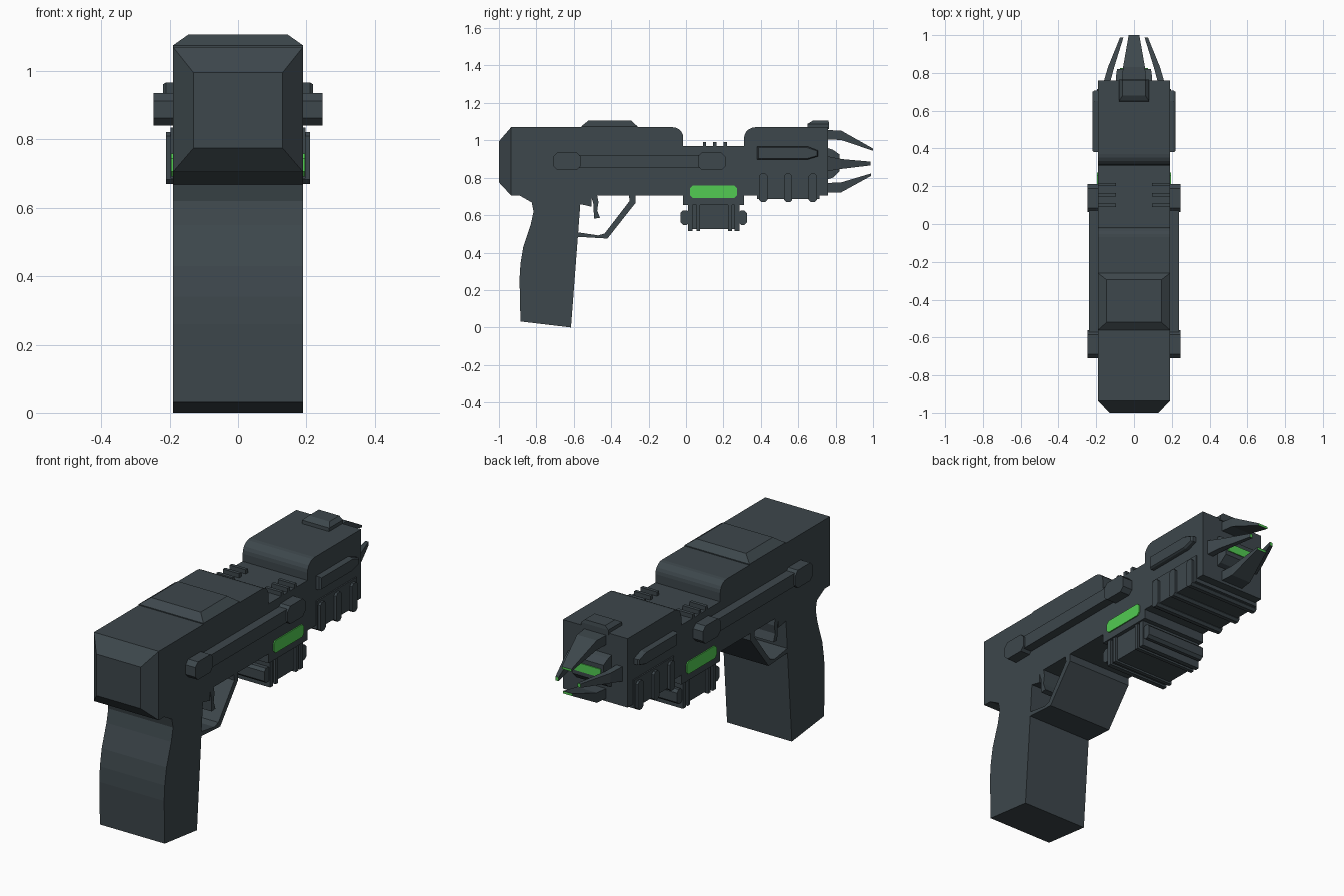
import bpy, bmesh, math


def material(name, rgb):
    m = bpy.data.materials.new(name)
    m.diffuse_color = (*rgb, 1)
    return m


SLATE = material("dark_slate", (0.047, 0.063, 0.072))
GREEN = material("glow_green", (0.085, 0.60, 0.085))


def loft(name, rings, mat=SLATE, tip_glow=False):
    """Closed solid through matching rings of points."""
    bm = bmesh.new()
    vs = [[bm.verts.new(p) for p in r] for r in rings]
    n = len(vs[0])
    for a, b in zip(vs, vs[1:]):
        for i in range(n):
            bm.faces.new((a[i], a[(i + 1) % n], b[(i + 1) % n], b[i]))
    bm.faces.new(vs[0])
    bm.faces.new(vs[-1])
    bmesh.ops.recalc_face_normals(bm, faces=bm.faces)
    me = bpy.data.meshes.new(name)
    me.materials.append(mat)
    if tip_glow:
        me.materials.append(GREEN)
        for f in bm.faces:
            f.material_index = int(f.normal.y > 0.8)
    bm.to_mesh(me)
    bm.free()
    ob = bpy.data.objects.new(name, me)
    bpy.context.collection.objects.link(ob)
    return ob


def prism(name, yz, x0, x1, mat=SLATE):
    """Side profile extruded across x."""
    return loft(name, [[(x, y, z) for y, z in yz] for x in (x0, x1)], mat)


def rect(y0, y1, z0, z1, c=0.0):
    """Rectangle profile with optional cut corners."""
    if not c:
        return [(y0, z0), (y1, z0), (y1, z1), (y0, z1)]
    return [(y0 + c, z0), (y1 - c, z0), (y1, z0 + c), (y1, z1 - c),
            (y1 - c, z1), (y0 + c, z1), (y0, z1 - c), (y0, z0 + c)]


def arc(cy, cz, r, a0, a1, n=5):
    return [(cy + r * math.cos(math.radians(a0 + (a1 - a0) * i / n)),
             cz + r * math.sin(math.radians(a0 + (a1 - a0) * i / n))) for i in range(n + 1)]


def ring_xz(y, x0, x1, z0, z1):
    return [(x0, y, z0), (x1, y, z0), (x1, y, z1), (x0, y, z1)]


def ring_xy(z, hx, y0, y1):
    return [(-hx, y0, z), (hx, y0, z), (hx, y1, z), (-hx, y1, z)]


W = 0.19

# Main frame: receiver and barrel housing with a lowered top section
prism("frame", [(-0.935, 0.705), (-0.015, 0.705), (-0.015, 0.655), (0.31, 0.655), (0.31, 0.705), (0.76, 0.705), (0.76, 1.07)]
      + arc(0.37, 1.01, 0.06, 90, 180) + [(0.31, 0.97), (-0.015, 0.97)]
      + arc(-0.07, 1.015, 0.055, 0, 90) + [(-0.935, 1.07)], -W, W)

# Tapered rear cap
loft("rear_cap", [ring_xz(-0.935, -W, W, 0.705, 1.07), ring_xz(-1.0, -0.13, 0.13, 0.775, 0.995)])

# Grip
prism("grip", [(-0.89, 0.71), (-0.89, 0.705), (-0.825, 0.668), (-0.815, 0.62), (-0.83, 0.55), (-0.87, 0.43),
               (-0.885, 0.34), (-0.89, 0.26), (-0.885, 0.032), (-0.615, 0.0), (-0.565, 0.66), (-0.565, 0.71)], -W, W)

# Trigger, its housing and the guard
prism("trigger_housing", [(-0.57, 0.71), (-0.57, 0.66), (-0.505, 0.645), (-0.505, 0.71)], -W, W)
prism("trigger", [(-0.51, 0.71), (-0.475, 0.705), (-0.468, 0.67), (-0.475, 0.625), (-0.46, 0.585),
                  (-0.492, 0.582), (-0.495, 0.66)], -W, W)
prism("trigger_guard", [(-0.59, 0.485), (-0.42, 0.475), (-0.27, 0.665), (-0.27, 0.71), (-0.305, 0.71),
                        (-0.302, 0.675), (-0.435, 0.502), (-0.47, 0.492), (-0.59, 0.51)], -W, W)

# Top hump and front sight
loft("top_hump", [ring_xy(1.065, W, -0.56, -0.26), ring_xy(1.075, W, -0.56, -0.26), ring_xy(1.107, 0.145, -0.52, -0.295)])
loft("front_sight", [ring_xy(1.06, 0.08, 0.648, 0.765), ring_xy(1.088, 0.08, 0.65, 0.765), ring_xy(1.106, 0.06, 0.68, 0.762)])

# Module under the frame, with ribs and end bars
prism("module_body", rect(0.015, 0.285, 0.525, 0.66), -0.17, 0.17)
for i, (y0, y1) in enumerate([(0.01, 0.035), (0.055, 0.075), (0.225, 0.245), (0.26, 0.285)]):
    prism(f"module_rib_{i}", rect(y0, y1, 0.515, 0.66), -0.182, 0.182)
for i, (y0, y1) in enumerate([(-0.03, 0.02), (0.28, 0.325)]):
    prism(f"module_end_bar_{i}", rect(y0, y1, 0.548, 0.625, 0.014), -0.175, 0.175)

# Lower barrel grip: plate and three wraparound ribs
prism("fore_plate", rect(0.38, 0.715, 0.685, 0.835), -0.197, 0.197)
for i in range(3):
    y = 0.39 + 0.133 * i
    rib = rect(y, y + 0.045, 0.67, 0.822, 0.012)
    prism(f"fore_rib_{i}", rib, -0.21, 0.21)

# Parts repeated on both sides
for side, s in (("right", 1), ("left", -1)):
    prism(f"rail_{side}", rect(-0.6, 0.1, 0.853, 0.922), s * 0.18, s * 0.238)
    for end, y in (("rear", -0.71), ("front", 0.063)):
        prism(f"rail_{end}_cap_{side}", rect(y, y + 0.148, 0.84, 0.935, 0.022), s * 0.18, s * 0.247)
    prism(f"glow_strip_{side}", rect(0.022, 0.272, 0.692, 0.758, 0.014), s * 0.185, s * 0.196, GREEN)
    # Upper barrel panel with sloped edge
    panel = [(0.38, 0.897), (0.65, 0.897), (0.707, 0.915), (0.707, 0.945), (0.65, 0.967), (0.38, 0.967)]
    inner = [(y + (0.54 - y) * 0.04, z + (0.931 - z) * 0.15) for y, z in panel]
    loft(f"barrel_panel_{side}", [[(s * x, y, z) for y, z in p] for x, p in ((0.18, panel), (0.21, panel), (0.219, inner))])
    for i in range(3):
        y = 0.09 + 0.055 * i
        prism(f"top_rib_{i}_{side}", rect(y, y + 0.018, 0.96, 0.992), s * 0.095, s * W)
    # Side prongs
    loft(f"side_prong_{side}", [ring_xz(y, s * a, s * b, z0, z1) for y, a, b, z0, z1 in (
        (0.755, 0.125, 0.16, 0.835, 0.915), (0.83, 0.105, 0.138, 0.847, 0.9),
        (0.987, 0.056, 0.074, 0.866, 0.886))], tip_glow=True)

# Upper and lower prongs
for name, secs in (
        ("upper_prong", ((0.755, 0.065, 1.005, 1.055), (0.83, 0.058, 1.002, 1.052), (1.0, 0.028, 0.944, 0.956))),
        ("lower_prong", ((0.755, 0.065, 0.72, 0.772), (0.83, 0.058, 0.722, 0.775), (0.99, 0.028, 0.81, 0.823)))):
    loft(name, [ring_xz(y, -h, h, a, b) for y, h, a, b in secs], tip_glow=True)

# Emitter core between the prongs with a glowing slit
loft("emitter_core", [ring_xz(0.755, -0.095, 0.095, 0.79, 0.96), ring_xz(0.785, -0.095, 0.095, 0.80, 0.95),
                      ring_xz(0.82, -0.09, 0.09, 0.835, 0.925)])
prism("emitter_slit", rect(0.815, 0.825, 0.858, 0.902), -0.075, 0.075, GREEN)
